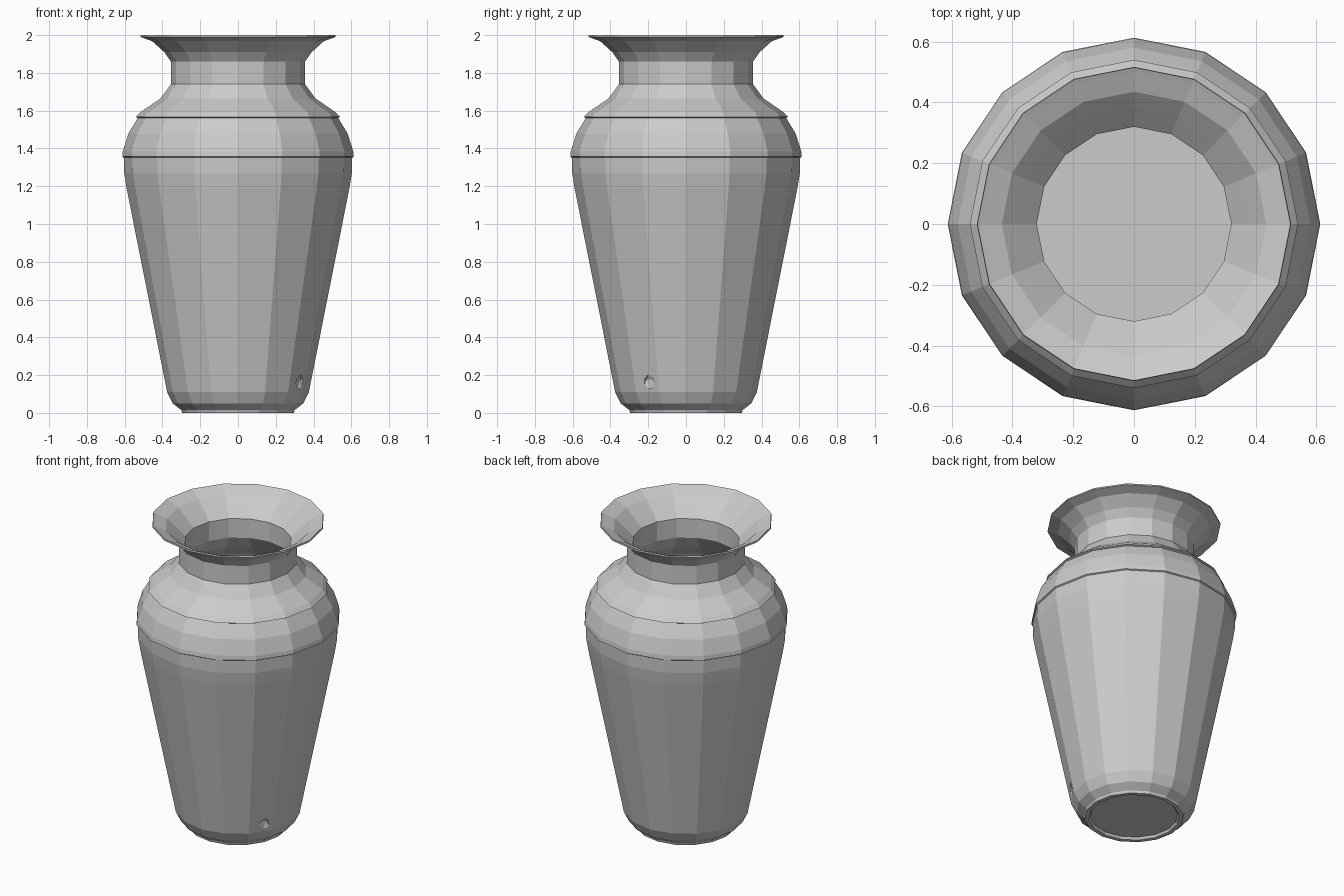
import bpy, bmesh
from math import sin, cos, pi, radians

if "Cube" in bpy.data.objects:
    bpy.data.objects.remove(bpy.data.objects["Cube"])

SIDES = 16

# Cross-section (radius, height): underside, outer wall, lip, inner wall, floor
PROFILE = [
    (0.26, 0.015), (0.27, 0.0), (0.295, 0.0), (0.30, 0.015), (0.345, 0.05), (0.375, 0.11),
    (0.59, 1.19), (0.603, 1.27), (0.605, 1.353), (0.613, 1.358), (0.61, 1.385),
    (0.58, 1.48), (0.53, 1.562), (0.54, 1.567), (0.515, 1.593),
    (0.41, 1.665), (0.355, 1.74), (0.355, 1.86), (0.39, 1.91), (0.455, 1.968),
    (0.517, 1.99), (0.515, 2.0),
    (0.50, 1.993), (0.435, 1.965), (0.385, 1.92), (0.32, 1.86), (0.32, 1.735), (0.385, 1.64),
    (0.50, 1.545), (0.575, 1.37), (0.565, 1.27), (0.34, 0.12), (0.325, 0.08),
]


def lathe(name, profile):
    bm = bmesh.new()
    rings = [[bm.verts.new((r * cos(2 * pi * i / SIDES), r * sin(2 * pi * i / SIDES), z))
              for i in range(SIDES)] for r, z in profile]
    for low, high in zip(rings, rings[1:]):
        for i in range(SIDES):
            j = (i + 1) % SIDES
            bm.faces.new((low[i], low[j], high[j], high[i]))
    bm.faces.new(rings[0][::-1])
    bm.faces.new(rings[-1])
    bmesh.ops.recalc_face_normals(bm, faces=bm.faces)
    mesh = bpy.data.meshes.new(name)
    bm.to_mesh(mesh)
    bm.free()
    obj = bpy.data.objects.new(name, mesh)
    bpy.context.collection.objects.link(obj)
    return obj


# Hollow faceted vase
vase = lathe("vase", PROFILE)

# Small chip knocked out of the wall near the foot
angle = radians(-31)
bpy.ops.mesh.primitive_ico_sphere_add(
    subdivisions=1, radius=1,
    location=(0.386 * cos(angle), 0.386 * sin(angle), 0.155), rotation=(0, 0, angle))
cutter = bpy.context.object
cutter.name = "chip_cutter"
cutter.scale = (0.022, 0.042, 0.05)
cutter.hide_render = True
cutter.hide_set(True)
cut = vase.modifiers.new("chip", 'BOOLEAN')
cut.operation = 'DIFFERENCE'
cut.solver = 'EXACT'
cut.object = cutter
